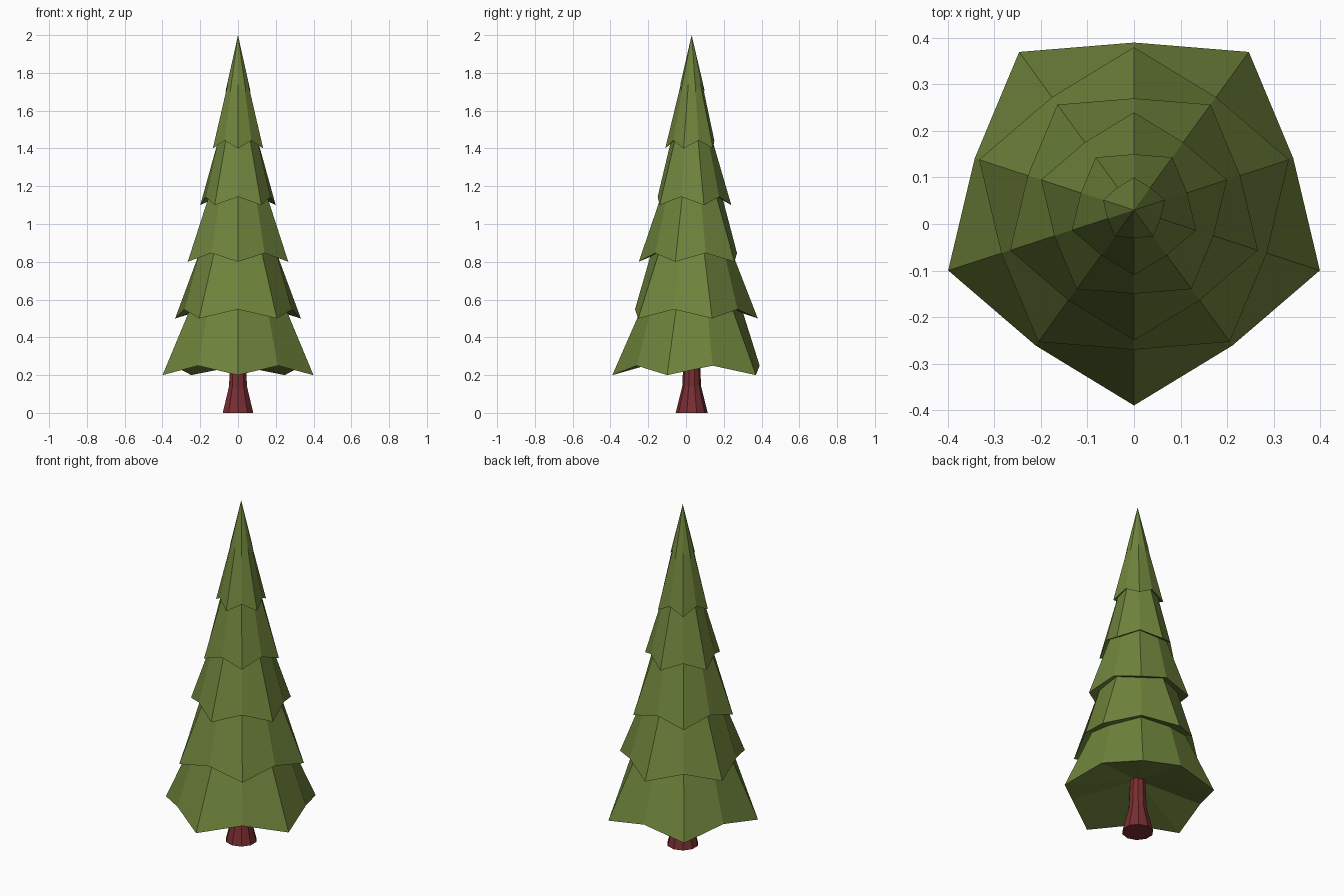
import bpy, bmesh
from math import sin, cos, pi

if "Cube" in bpy.data.objects:
    bpy.data.objects.remove(bpy.data.objects["Cube"])

CY = 0.03   # the tree axis sits slightly behind the centre
SIDES = 10


def material(name, color):
    m = bpy.data.materials.new(name)
    m.diffuse_color = (*color, 1)
    m.use_nodes = True
    m.node_tree.nodes["Principled BSDF"].inputs["Base Color"].default_value = m.diffuse_color
    return m


def lathe(name, rings, mat, start, end):
    """Skin rings of (radius, z) pairs; start and end are optional centre heights."""
    bm = bmesh.new()
    loops = []
    for ring in rings:
        loops.append([bm.verts.new((r * sin(2 * pi * i / SIDES),
                                    CY - r * cos(2 * pi * i / SIDES), z))
                      for i, (r, z) in enumerate(ring)])
    for a, b in zip(loops, loops[1:]):
        for i in range(SIDES):
            j = (i + 1) % SIDES
            bm.faces.new((a[i], a[j], b[j], b[i]))
    for loop, z in ((loops[0], start), (loops[-1], end)):
        if z is None:
            bm.faces.new(loop)
        else:
            c = bm.verts.new((0, CY, z))
            for i in range(SIDES):
                bm.faces.new((loop[i], loop[(i + 1) % SIDES], c))
    bmesh.ops.recalc_face_normals(bm, faces=bm.faces)
    me = bpy.data.meshes.new(name)
    bm.to_mesh(me)
    bm.free()
    me.materials.append(mat)
    ob = bpy.data.objects.new(name, me)
    bpy.context.collection.objects.link(ob)
    return ob


green = material("needles", (0.16, 0.23, 0.045))
brown = material("bark", (0.19, 0.027, 0.032))

# Flared trunk
lathe("trunk", [[(r, z)] * SIDES for r, z in
                ((0.085, 0), (0.05, 0.14), (0.04, 0.36))], brown, None, None)

# Six stacked foliage tiers with five drooping tips, alternately rotated
for k in range(6):
    R, z = 0.42 - 0.07 * k, 0.2 + 0.3 * k
    rim = [(R, z) if (i + k) % 2 == 0 else (R * 0.857, z + 0.05 - 0.002 * k)
           for i in range(SIDES)]
    rings = [rim]
    if k < 5:
        rings.append([((R - 0.07) * 0.75, z + 0.36)] * SIDES)
    lathe(f"foliage_tier_{k + 1}", rings, green, z + 0.12,
          2.0 if k == 5 else z + 0.38)
